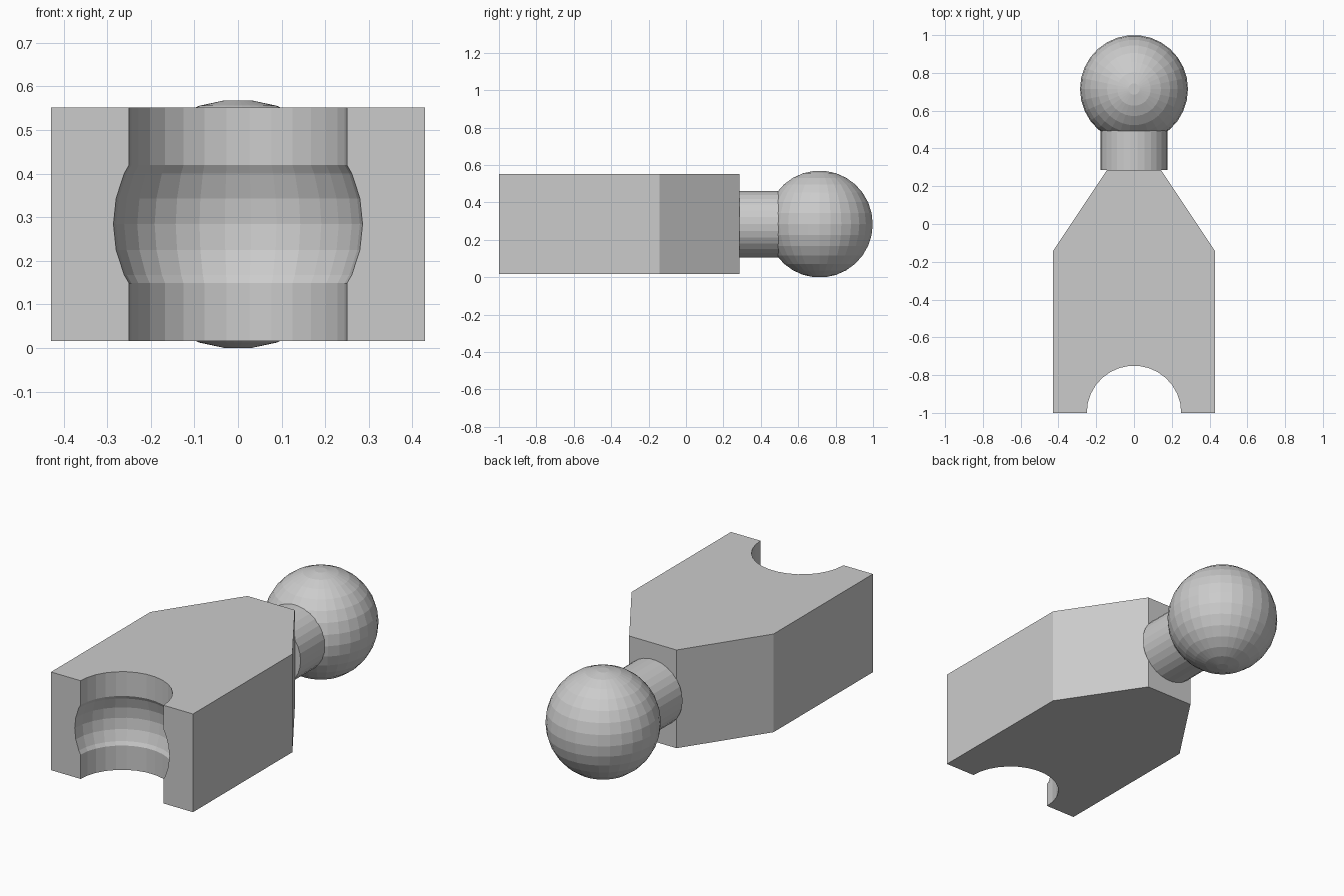
import bpy
from math import sin, cos, pi

if "Cube" in bpy.data.objects:
    bpy.data.objects.remove(bpy.data.objects["Cube"])

U = 1 / 7                          # design unit
SIDES, RINGS = 30, 15
BALL_R = 2 * U
MID = BALL_R * cos(pi / SIDES)     # centre height, ball rests on z = 0
HALF_H = 1.875 * U


def loft(name, rings):
    """Closed solid from equal-length rings of points, flat n-gon ends."""
    n = len(rings[0])
    faces = [tuple(reversed(range(n))),
             tuple(range((len(rings) - 1) * n, len(rings) * n))]
    for k in range(len(rings) - 1):
        for i in range(n):
            a, b = k * n + i, k * n + (i + 1) % n
            faces.append((a, b, b + n, a + n))
    mesh = bpy.data.meshes.new(name)
    mesh.from_pydata([p for r in rings for p in r], [], faces)
    obj = bpy.data.objects.new(name, mesh)
    bpy.context.collection.objects.link(obj)
    return obj


def circle(r, h):
    return [(r * cos(2 * pi * i / SIDES), r * sin(2 * pi * i / SIDES), h)
            for i in range(SIDES)]


def ball(name, y):
    angles = [pi * (k + 0.5) / RINGS for k in range(RINGS)]
    obj = loft(name, [circle(BALL_R * sin(a), -BALL_R * cos(a)) for a in angles])
    obj.location = (0, y, MID)
    return obj


def combine(target, other, operation):
    bpy.context.view_layer.update()
    mod = target.modifiers.new(operation.lower(), 'BOOLEAN')
    mod.operation, mod.object, mod.solver = operation, other, 'EXACT'
    bpy.context.view_layer.objects.active = target
    bpy.ops.object.modifier_apply(modifier=mod.name)
    bpy.data.objects.remove(other)


# Tapered link body
outline = [(-3, -7), (3, -7), (3, -1), (1, 2), (-1, 2), (-3, -1)]
body = loft("joint_link", [[(x * U, y * U, MID + s * HALF_H) for x, y in outline]
                           for s in (-1, 1)])

# Socket: vertical bore plus ball-shaped hollow
bore = loft("socket_bore", [circle(1.75 * U, -0.2), circle(1.75 * U, 0.8)])
bore.location.y = -7 * U
combine(body, bore, 'DIFFERENCE')
combine(body, ball("socket_hollow", -7 * U), 'DIFFERENCE')

# Round neck and ball
neck = loft("neck", [circle(1.25 * U, -5 * U), circle(1.25 * U, -2 * U + 0.001)])
neck.rotation_euler.x = pi / 2
neck.location.z = MID
combine(neck, ball("ball", 5 * U), 'UNION')
combine(body, neck, 'UNION')
